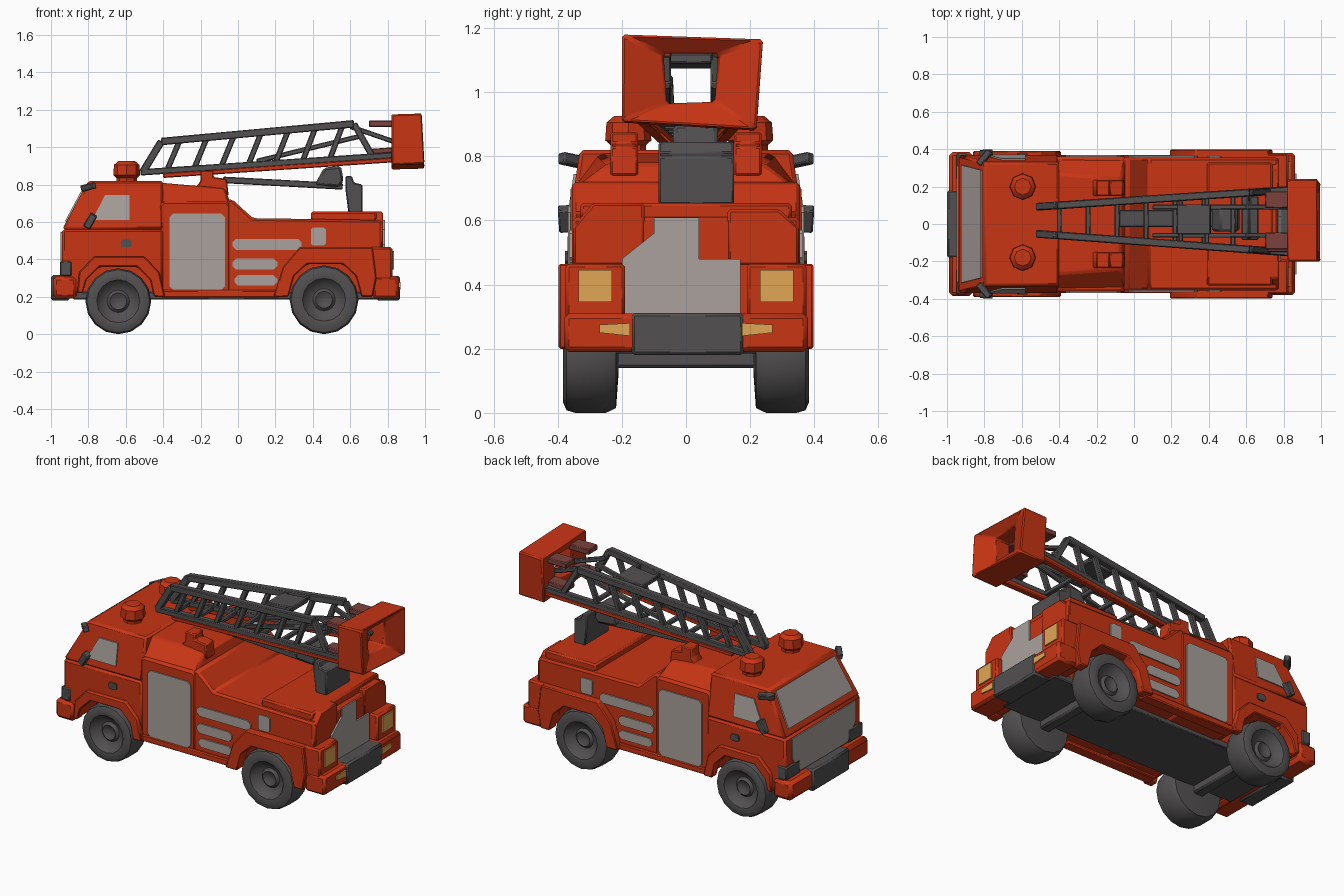
import bpy, bmesh, math
from mathutils import Vector


def material(name, r, g, b):
    m = bpy.data.materials.new(name)
    m.diffuse_color = (r, g, b, 1)
    return m


RED = material("red paint", 0.58, 0.035, 0.007)
DARK = material("dark rubber", 0.085, 0.08, 0.08)
GREY = material("light panel", 0.40, 0.355, 0.335)
AMBER = material("amber lamp", 0.75, 0.38, 0.09)
BROWN = material("dull maroon", 0.20, 0.055, 0.045)


def make(name, verts, faces, mat, bevel=0):
    me = bpy.data.meshes.new(name)
    me.from_pydata([tuple(v) for v in verts], [], faces)
    bm = bmesh.new()
    bm.from_mesh(me)
    bmesh.ops.recalc_face_normals(bm, faces=bm.faces)
    bm.to_mesh(me)
    bm.free()
    me.materials.append(mat)
    ob = bpy.data.objects.new(name, me)
    bpy.context.collection.objects.link(ob)
    if bevel:
        mod = ob.modifiers.new("soft edges", 'BEVEL')
        mod.width, mod.segments = bevel, 1
        mod.limit_method, mod.angle_limit = 'ANGLE', math.radians(30)
    bpy.ops.object.select_all(action='DESELECT')
    ob.select_set(True)
    bpy.context.view_layer.objects.active = ob
    bpy.ops.object.shade_smooth_by_angle(angle=math.radians(40))
    return ob


def loft(name, a, b, mat, bevel=0):
    """Solid between two matching loops."""
    n = len(a)
    faces = [tuple(range(n)), tuple(range(n, 2 * n))]
    faces += [(i, (i + 1) % n, n + (i + 1) % n, n + i) for i in range(n)]
    return make(name, list(a) + list(b), faces, mat, bevel)


def prism(name, xz, y0, y1, mat, bevel=0.012):
    """Side profile extruded in y; y0 and y1 may depend on z."""
    f0, f1 = (v if callable(v) else (lambda z, v=v: v) for v in (y0, y1))
    return loft(name, [(x, f0(z), z) for x, z in xz], [(x, f1(z), z) for x, z in xz], mat, bevel)


def box(name, x, y, z, mat, bevel=0.01):
    return prism(name, [(x[0], z[0]), (x[1], z[0]), (x[1], z[1]), (x[0], z[1])], y[0], y[1], mat, bevel)


def bar(name, p, q, w, mat, h=None):
    """Rectangular rod from p to q."""
    p, q = Vector(p), Vector(q)
    d = (q - p).normalized()
    ref = Vector((0, 1, 0)) if abs(d.y) < 0.8 else Vector((1, 0, 0))
    u = (ref - d * ref.dot(d)).normalized()
    v = d.cross(u)
    ring = [u * sx * w / 2 + v * sz * (h or w) / 2 for sx, sz in ((-1, -1), (1, -1), (1, 1), (-1, 1))]
    return loft(name, [p + r for r in ring], [q + r for r in ring], mat, 0.005)


def plate(name, pts, normal, mat, t=0.008):
    n = Vector(normal).normalized() * t
    pts = [Vector(p) for p in pts]
    return loft(name, [p - n * 0.2 for p in pts], [p + n for p in pts], mat)


def rect(x0, x1, z0, z1, c=0.015):
    """Rectangle with clipped corners."""
    return [(x0 + c, z0), (x1 - c, z0), (x1, z0 + c), (x1, z1 - c),
            (x1 - c, z1), (x0 + c, z1), (x0, z1 - c), (x0, z0 + c)]


def revolve(name, prof, centre, axis, mat, n):
    verts, faces, k = [], [], len(prof)
    for i in range(n):
        a = 2 * math.pi * i / n
        for r, h in prof:
            o = (r * math.cos(a), h, r * math.sin(a)) if axis == 'y' else (r * math.cos(a), r * math.sin(a), h)
            verts.append(Vector(centre) + Vector(o))
    for i in range(n):
        j = (i + 1) % n
        faces += [(i * k + m, i * k + m + 1, j * k + m + 1, j * k + m) for m in range(k - 1)]
    faces += [tuple(i * k for i in range(n)), tuple(i * k + k - 1 for i in range(n))]
    return make(name, verts, faces, mat)


def cab_y(z):
    return 0.37 - max(0, z - 0.56) * 0.15


# Cab, with wheel opening in the lower profile
prism("cab_lower", [(-0.94, 0.22), (-0.83, 0.22), (-0.81, 0.29), (-0.74, 0.36), (-0.54, 0.36),
                    (-0.47, 0.29), (-0.44, 0.22), (-0.40, 0.22), (-0.40, 0.56), (-0.94, 0.56)],
      -0.37, 0.37, RED)
prism("cab_upper", [(-0.94, 0.56), (-0.40, 0.56), (-0.40, 0.82), (-0.80, 0.82)],
      lambda z: -cab_y(z), cab_y, RED)
box("front_bumper", (-0.99, -0.86), (-0.385, 0.385), (0.19, 0.31), RED, 0.02)
box("bumper_centre", (-1.0, -0.9), (-0.18, 0.18), (0.18, 0.315), DARK)
plate("windscreen", [(-0.918, -0.315, 0.60), (-0.918, 0.315, 0.60),
                     (-0.813, 0.288, 0.796), (-0.813, -0.288, 0.796)], (-0.88, 0, 0.475), GREY)
plate("grille", [(-0.94, -0.23, 0.32), (-0.94, 0.23, 0.32), (-0.94, 0.31, 0.42),
                 (-0.94, 0.31, 0.545), (-0.94, -0.31, 0.545), (-0.94, -0.31, 0.42)], (-1, 0, 0), GREY)

# Middle body, roof and rear body
prism("middle_body", rect(-0.42, -0.04, 0.21, 0.71, 0.02), -0.36, 0.36, RED)
loft("middle_roof", [(-0.42, -0.35, 0.70), (-0.04, -0.35, 0.70), (-0.04, 0.35, 0.70), (-0.42, 0.35, 0.70)],
     [(-0.42, -0.27, 0.81), (-0.07, -0.24, 0.78), (-0.07, 0.24, 0.78), (-0.42, 0.27, 0.81)], RED, 0.012)
prism("rear_body", [(-0.06, 0.21), (0.25, 0.21), (0.30, 0.31), (0.37, 0.375), (0.56, 0.375), (0.63, 0.31),
                    (0.66, 0.21), (0.77, 0.21), (0.77, 0.61), (0.08, 0.62), (-0.03, 0.72), (-0.06, 0.72)],
      -0.355, 0.355, RED)
box("inner_frame", (-0.88, 0.75), (-0.215, 0.215), (0.21, 0.45), RED)
box("underbody", (-0.88, 0.755), (-0.22, 0.22), (0.185, 0.225), DARK, 0.005)

# Tail boxes, rear panel and bumper
for s, z in ((-1, 0.655), (1, 0.635)):
    loft("tail_box", *[[(x, s * y, h) for y, h in ((0.13, 0.46), (0.352, 0.46), (0.352, 0.58), (0.29, z), (0.13, z))]
                       for x in (0.39, 0.775)], RED, 0.008)
    box("lamp_block", (0.66, 0.825), sorted((s * 0.19, s * 0.375)), (0.28, 0.465), RED)
    a, b = s * 0.23, s * 0.335
    plate("tail_lamp", [(0.825, a, 0.345), (0.825, b, 0.345), (0.825, b, 0.445), (0.825, a, 0.445)], (1, 0, 0), AMBER)
    a, b = s * 0.175, s * 0.27
    plate("bumper_lamp", [(0.86, a, 0.24), (0.86, b, 0.25), (0.86, b, 0.275), (0.86, a, 0.28)], (1, 0, 0), AMBER)
box("tail_deck", (0.39, 0.74), (-0.33, 0.33), (0.6, 0.655), RED)
plate("rear_panel", [(0.777, y, z) for y, z in ((-0.2, 0.31), (0.17, 0.31), (0.17, 0.48), (0.04, 0.48),
                                                (0.04, 0.61), (-0.1, 0.61), (-0.1, 0.56), (-0.2, 0.48))],
      (1, 0, 0), GREY)
box("rear_bumper", (0.72, 0.86), (-0.38, 0.38), (0.19, 0.31), RED, 0.015)
box("rear_bumper_centre", (0.74, 0.867), (-0.17, 0.18), (0.18, 0.312), DARK)

# Parts repeated on both sides
for s in (-1, 1):
    def side_plate(name, xz, y, mat):
        f = y if callable(y) else (lambda z: y)
        plate(name, [(x, s * f(z), z) for x, z in xz], (0, s, 0), mat)

    prism("front_arch", [(-0.86, 0.22), (-0.85, 0.33), (-0.77, 0.415), (-0.50, 0.415), (-0.42, 0.33), (-0.39, 0.20),
                         (-0.45, 0.20), (-0.47, 0.29), (-0.54, 0.36), (-0.74, 0.36), (-0.81, 0.29), (-0.83, 0.22)],
          s * 0.34, s * 0.39, RED, 0.006)
    prism("rear_arch", [(0.19, 0.20), (0.24, 0.36), (0.33, 0.465), (0.72, 0.465), (0.74, 0.30), (0.72, 0.20),
                        (0.66, 0.20), (0.63, 0.31), (0.56, 0.375), (0.37, 0.375), (0.30, 0.31), (0.27, 0.20)],
          s * 0.33, s * 0.398, RED, 0.006)
    box("side_sill", (-0.41, 0.22), sorted((s * 0.3, s * 0.37)), (0.195, 0.235), RED, 0.006)
    side_plate("cab_window", [(-0.78, 0.61), (-0.58, 0.61), (-0.58, 0.745), (-0.71, 0.745)], cab_y, GREY)
    side_plate("door_panel", rect(-0.365, -0.07, 0.235, 0.645, 0.02), 0.36, GREY)
    side_plate("upper_vent", rect(-0.03, 0.34, 0.45, 0.51, 0.02), 0.355, GREY)
    side_plate("middle_vent", rect(-0.03, 0.21, 0.345, 0.405, 0.02), 0.355, GREY)
    side_plate("lower_vent", rect(-0.02, 0.21, 0.26, 0.315, 0.02), 0.355, GREY)
    side_plate("rear_hatch", rect(0.39, 0.47, 0.475, 0.57, 0.01), 0.355, GREY)
    side_plate("door_handle", rect(-0.625, -0.57, 0.465, 0.505, 0.008), 0.37, DARK)
    box("headlamp", (-0.952, -0.89), sorted((s * 0.24, s * 0.376)), (0.31, 0.39), DARK, 0.006)

    # Mirrors
    bar("lower_mirror", (-0.81, s * 0.37, 0.57), (-0.77, s * 0.375, 0.64), 0.05, DARK, 0.04)
    bar("upper_mirror", (-0.83, s * 0.32, 0.78), (-0.77, s * 0.39, 0.795), 0.035, DARK)

    # Wheels with sunken hubs
    for x, r in ((-0.64, 0.176), (0.46, 0.184)):
        prof = [(0.02, 0.335), (0.045, 0.35), (0.06, 0.335), (0.09, 0.345), (0.115, 0.378), (0.145, 0.383),
                (r - 0.008, 0.372), (r, 0.345), (r, 0.25), (r - 0.015, 0.218), (0.05, 0.21)]
        revolve("wheel", [(a, s * b) for a, b in prof], (x, 0, r), 'y', DARK, 16)

    # Roof beacons and side pedestals
    revolve("beacon", [(0.055, 0.80), (0.055, 0.835), (0.072, 0.85), (0.068, 0.905), (0.045, 0.925)],
            (-0.595, s * 0.19 + 0.01, 0), 'z', RED, 8)
    prism("ladder_pedestal", [(-0.26, 0.74), (-0.05, 0.74), (-0.06, 0.83), (-0.13, 0.84), (-0.13, 0.875),
                              (-0.20, 0.875), (-0.20, 0.82)], s * 0.15, s * 0.235, RED, 0.006)

for x in (-0.64, 0.46):
    box("axle", (x - 0.035, x + 0.035), (-0.27, 0.27), (0.14, 0.21), DARK)


# Ladder: rails spread towards the basket end
def rail_y(x, s):
    t = (x + 0.55) / 1.35
    return 0.09 + 0.09 * t if s > 0 else -0.05 - 0.1 * t


def low_z(x):
    return 0.865 + (x + 0.52) * 0.068


def high_z(x):
    return 1.03 + (x + 0.41) * 0.092


def on(x, s, f):
    return (x, rail_y(x, s), f(x))


for s in (-1, 1):
    bar("lower_rail", on(-0.52, s, low_z), on(0.84, s, low_z), 0.038, DARK, 0.034)
    bar("rail_base", on(-0.40, s, lambda x: low_z(x) - 0.025), on(0.84, s, lambda x: low_z(x) - 0.025),
        0.042, RED, 0.026)
    bar("upper_rail", on(-0.41, s, high_z), on(0.62, s, high_z), 0.04, DARK)
    bar("front_brace", on(-0.51, s, low_z), on(-0.41, s, high_z), 0.04, DARK)
    bar("rear_brace", on(0.62, s, high_z), on(0.72, s, low_z), 0.034, DARK)
    for i in range(7):
        x = -0.34 + 0.145 * i
        bar("rail_strut", on(x - 0.04, s, low_z), on(x + 0.03, s, high_z), 0.03, DARK)
    y = s * 0.075 + 0.015
    bar("extension_rail", (0.1, y, 0.925), (0.66, y, 1.06), 0.026, DARK)
    bar("extension_arm", (0.6, y, 1.11), (0.86, y, 1.02), 0.026, DARK)
    bar("basket_support", (0.70, s * 0.11 + 0.02, 1.125), (0.84, s * 0.11 + 0.02, 1.125), 0.09, BROWN, 0.035)
    bar("foot_block", (0.70, s * 0.12 + 0.01, 0.975), (0.84, s * 0.12 + 0.01, 0.985), 0.08, BROWN, 0.03)
for i in range(7):
    x = -0.40 + 0.155 * i
    bar("rung", on(x, -1, low_z), on(x, 1, low_z), 0.026, DARK)
bar("ladder_plate", (0.23, 0.025, high_z(0.23)), (0.41, 0.025, high_z(0.41)), 0.16, DARK, 0.03)
for x in (0.25, 0.39):
    bar("plate_bearer", on(x, -1, high_z), on(x, 1, high_z), 0.024, DARK)

# Lifting arm and turning post
bar("lift_arm", (-0.08, 0.03, 0.825), (0.56, 0.03, 0.79), 0.09, DARK, 0.035)
prism("lift_bracket", [(0.41, 0.80), (0.54, 0.785), (0.565, 0.82), (0.55, 0.90), (0.46, 0.89)], -0.04, 0.10, DARK)
prism("turning_post", [(0.59, 0.65), (0.665, 0.65), (0.665, 0.80), (0.62, 0.81), (0.61, 0.845), (0.575, 0.845),
                       (0.575, 0.77)], -0.085, 0.15, DARK, 0.006)

# Basket with a funnel opening
outer = [(-0.2, 1.18), (0.24, 1.165), (0.22, 0.885), (-0.2, 0.91)]
hole = [(-0.07, 1.12), (0.10, 1.12), (0.09, 0.97), (-0.06, 0.965)]
loops = [[(0.985 + (0.015 if z < 1 else 0), y, z) for y, z in outer], [(0.94, y, z) for y, z in hole],
         [(0.83, y, z) for y, z in hole], [(0.82, y, z - 0.005) for y, z in outer]]
make("basket", sum(loops, []),
     [(a * 4 + i, a * 4 + (i + 1) % 4, (a + 1) % 4 * 4 + (i + 1) % 4, (a + 1) % 4 * 4 + i)
      for a in range(4) for i in range(4)], RED, 0.008)
